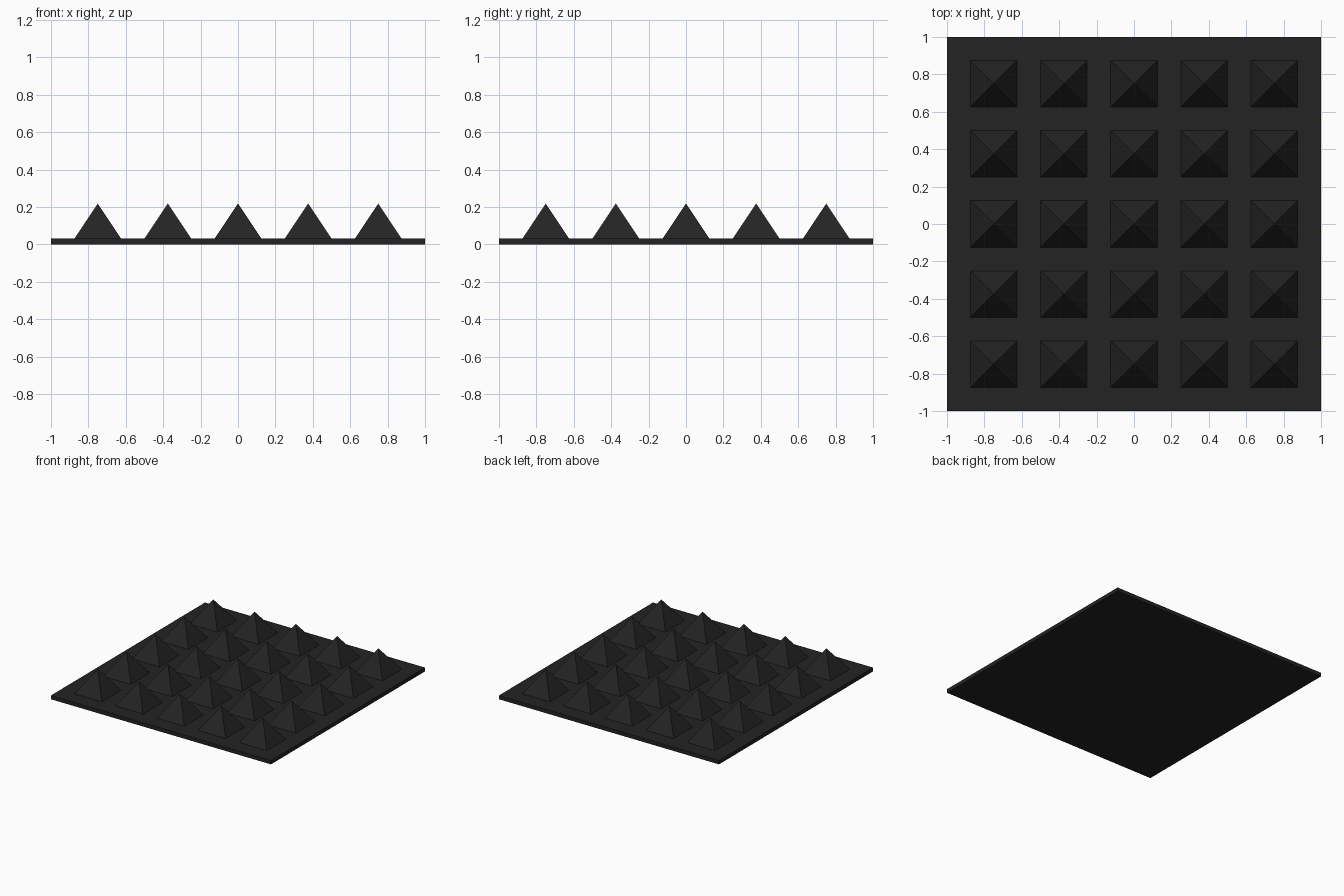
import bpy, bmesh, math
from mathutils import Matrix

if "Cube" in bpy.data.objects:
    bpy.data.objects.remove(bpy.data.objects["Cube"])

PLATE_H = 0.03125      # plate thickness
SPIKE_H = 0.1875       # pyramid height above the plate
SPIKE_HALF = 0.125     # half the pyramid's base width
PITCH = 0.375          # spacing between pyramid centres
COUNT = 5

black = bpy.data.materials.new("matte_black")
black.diffuse_color = (0.017, 0.017, 0.017, 1)
black.use_nodes = True
black.node_tree.nodes["Principled BSDF"].inputs["Base Color"].default_value = black.diffuse_color


def add_object(name, bm):
    mesh = bpy.data.meshes.new(name)
    bm.to_mesh(mesh)
    bm.free()
    mesh.materials.append(black)
    obj = bpy.data.objects.new(name, mesh)
    bpy.context.collection.objects.link(obj)
    return obj


# Square base plate
bm = bmesh.new()
bmesh.ops.create_cube(bm, size=1, matrix=Matrix.Translation((0, 0, PLATE_H / 2))
                      @ Matrix.Diagonal((2, 2, PLATE_H, 1)))
add_object("base_plate", bm)

# Grid of four-sided pyramids, open underneath where they meet the plate
bm = bmesh.new()
turn = Matrix.Rotation(math.radians(45), 4, 'Z')
for i in range(COUNT):
    for j in range(COUNT):
        x = (i - (COUNT - 1) / 2) * PITCH
        y = (j - (COUNT - 1) / 2) * PITCH
        place = Matrix.Translation((x, y, PLATE_H + SPIKE_H / 2))
        bmesh.ops.create_cone(bm, cap_ends=False, segments=4,
                              radius1=SPIKE_HALF * math.sqrt(2), radius2=0,
                              depth=SPIKE_H, matrix=place @ turn)
bmesh.ops.remove_doubles(bm, verts=bm.verts, dist=0.0001)
bmesh.ops.recalc_face_normals(bm, faces=bm.faces)
add_object("pyramid_studs", bm)
